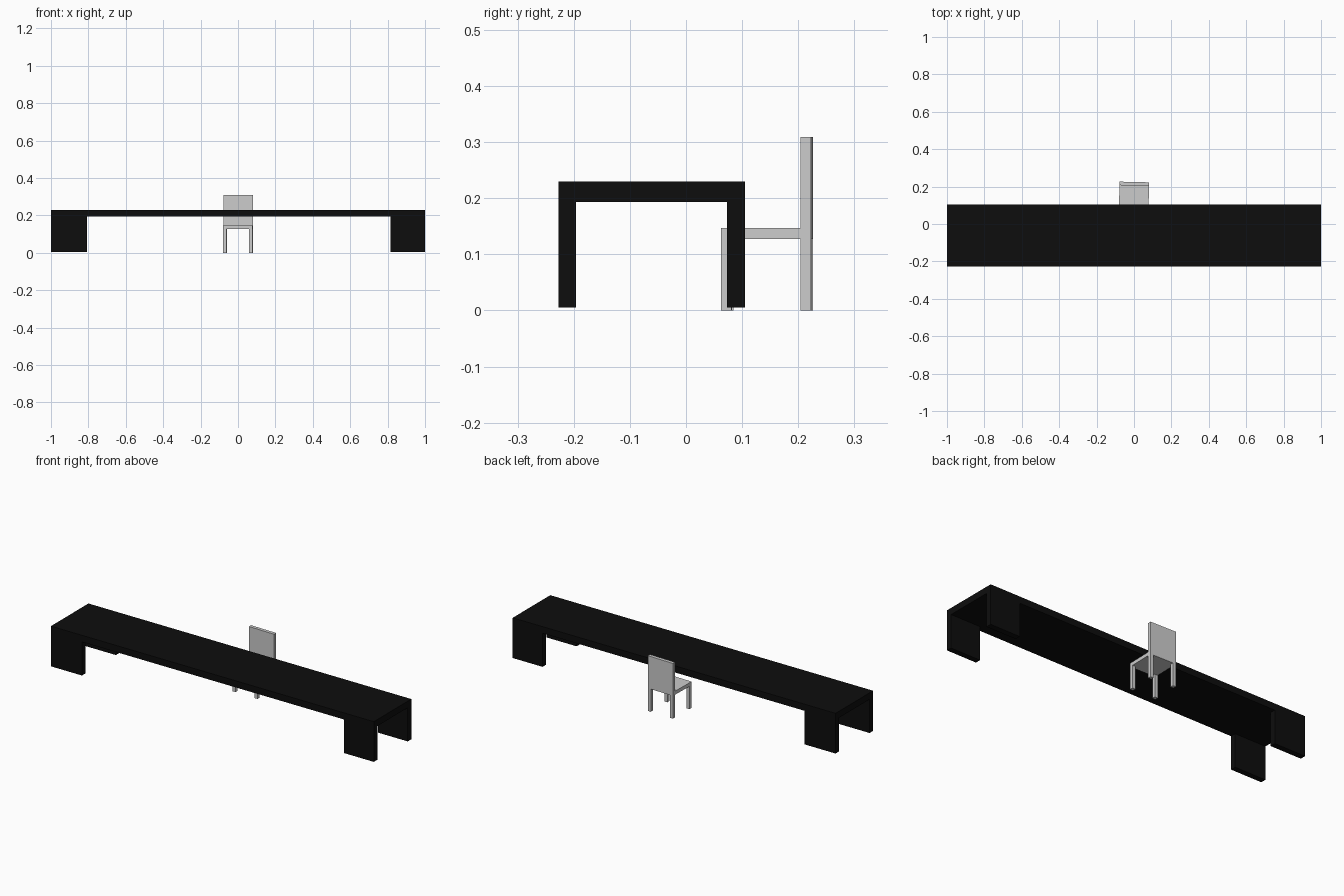
import bpy
import bmesh
import math
from mathutils import Matrix, Vector

if "Cube" in bpy.data.objects:
    bpy.data.objects.remove(bpy.data.objects["Cube"])


def box(name, x, y, z, mat=None, place=Matrix.Identity(4)):
    """Box spanning the given (min, max) ranges, then moved by a placement matrix."""
    bm = bmesh.new()
    bmesh.ops.create_cube(bm, size=1)
    spans = (x, y, z)
    for v in bm.verts:
        v.co = Vector([(a + b) / 2 + c * (b - a) for c, (a, b) in zip(v.co, spans)])
    bmesh.ops.transform(bm, matrix=place, verts=bm.verts)
    mesh = bpy.data.meshes.new(name)
    bm.to_mesh(mesh)
    bm.free()
    if mat:
        mesh.materials.append(mat)
    obj = bpy.data.objects.new(name, mesh)
    bpy.context.collection.objects.link(obj)
    return obj


black = bpy.data.materials.new("black_paint")
black.diffuse_color = (0.004, 0.004, 0.004, 1)
black.use_nodes = True
black.node_tree.nodes["Principled BSDF"].inputs["Base Color"].default_value = black.diffuse_color

# Long table: slab top on four wide panel legs
box("table_top", (-1, 1), (-0.227, 0.105), (0.193, 0.23), black)
for row, y in (("front", (-0.227, -0.196)), ("back", (0.073, 0.105))):
    for side, x in (("left", (-1, -0.808)), ("right", (0.815, 1))):
        box(f"table_{row}_{side}_leg", x, y, (0.005, 0.193), black)

# Chair: modelled around its own centre, turned very slightly
turn = Matrix.Translation((0, 0.1443, 0)) @ Matrix.Rotation(math.radians(-1.3), 4, "Z")
W, D, T = 0.079, 0.0803, 0.019
box("chair_seat", (-W, W), (-D, D - T), (0.127, 0.147), place=turn)
box("chair_back", (-W, W), (D - T, D), (0.127, 0.309), place=turn)
for row, y in (("front", (-D, -D + T)), ("back", (D - T, D))):
    for side, x in (("left", (-W, -W + T)), ("right", (W - T, W))):
        box(f"chair_{row}_{side}_leg", x, y, (0, 0.127), place=turn)
